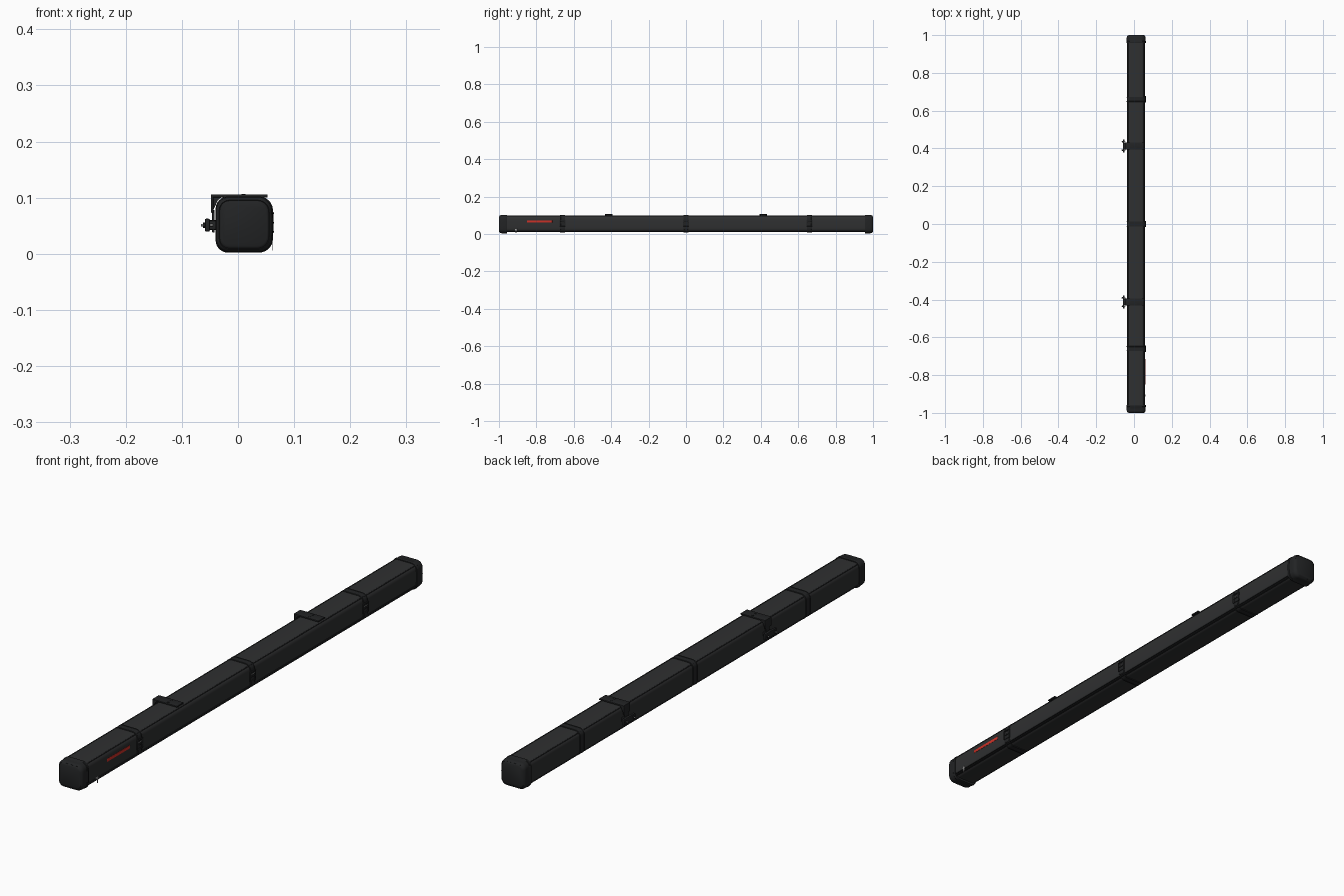
import bpy, bmesh, math
from mathutils import Vector

if "Cube" in bpy.data.objects:
    bpy.data.objects.remove(bpy.data.objects["Cube"])


def material(name, col):
    m = bpy.data.materials.new(name)
    m.diffuse_color = (*col, 1)
    m.use_nodes = True
    m.node_tree.nodes["Principled BSDF"].inputs["Base Color"].default_value = m.diffuse_color
    return m


FABRIC = material("fabric", (0.028, 0.029, 0.030))
PLASTIC = material("plastic", (0.016, 0.017, 0.018))
METAL = material("metal", (0.35, 0.35, 0.35))
RED = material("red", (0.6, 0.03, 0.02))
BODY = (-0.036, 0.056, 0.010, 0.098)      # x0, x1, z0, z1 of the bag section
CAP = (-0.040, 0.060, 0.002, 0.102)


def section(box, inset=0.0, r=0.018, bulge=0.003, n=6):
    """Rounded square in xz whose right side bows outwards."""
    x0, x1, z0, z1 = box
    x0, x1, z0, z1 = x0 + inset, x1 - inset, z0 + inset, z1 - inset
    pts = []
    corners = ((x1 - r, z1 - r, 0), (x0 + r, z1 - r, 90), (x0 + r, z0 + r, 180), (x1 - r, z0 + r, 270))
    for cx, cz, a0 in corners:
        for i in range(n + 1):
            a = math.radians(a0 + 90 * i / n)
            pts.append((cx + r * math.cos(a), cz + r * math.sin(a)))
    for i in range(1, 6):
        pts.append((x1, z0 + r + (z1 - z0 - 2 * r) * i / 6))
    zm, zh, xm = (z0 + z1) / 2, (z1 - z0) / 2, (x0 + x1) / 2
    return [(x + bulge * (1 - ((z - zm) / zh) ** 2) * max(0, (x - xm) / (x1 - xm)), z) for x, z in pts]


def finish(bm, name, mat, angle=35):
    bmesh.ops.recalc_face_normals(bm, faces=bm.faces)
    me = bpy.data.meshes.new(name)
    bm.to_mesh(me)
    bm.free()
    ob = bpy.data.objects.new(name, me)
    bpy.context.collection.objects.link(ob)
    me.materials.append(mat)
    bpy.ops.object.select_all(action='DESELECT')
    ob.select_set(True)
    bpy.context.view_layer.objects.active = ob
    bpy.ops.object.shade_smooth_by_angle(angle=math.radians(angle))
    return ob


def loft(name, rings, mat, closed=False):
    """Join (y, section) rings; closed makes a hollow band, otherwise ends are capped."""
    bm = bmesh.new()
    loops = [[bm.verts.new((x, y, z)) for x, z in sec] for y, sec in rings]
    pairs = list(zip(loops, loops[1:]))
    if closed:
        pairs.append((loops[-1], loops[0]))
    else:
        bm.faces.new(loops[0])
        bm.faces.new(loops[-1])
    n = len(loops[0])
    for a, b in pairs:
        for i in range(n):
            bm.faces.new((a[i], a[(i + 1) % n], b[(i + 1) % n], b[i]))
    return finish(bm, name, mat)


def box(name, x0, x1, y0, y1, z0, z1, mat, bevel=0.0008):
    bm = bmesh.new()
    bmesh.ops.create_cube(bm, size=1)
    for v in bm.verts:
        v.co = Vector(((x0 + x1) / 2 + v.co.x * (x1 - x0), (y0 + y1) / 2 + v.co.y * (y1 - y0),
                       (z0 + z1) / 2 + v.co.z * (z1 - z0)))
    bmesh.ops.bevel(bm, geom=bm.edges[:], offset=bevel, segments=2, affect='EDGES', profile=0.5)
    return finish(bm, name, mat)


def rod(name, a, b, r, mat, n=16):
    a, b = Vector(a), Vector(b)
    bm = bmesh.new()
    bmesh.ops.create_cone(bm, cap_ends=True, segments=n, radius1=r, radius2=r, depth=(b - a).length)
    bm.transform((b - a).to_track_quat('Z', 'Y').to_matrix().to_4x4())
    bmesh.ops.translate(bm, vec=(a + b) / 2, verts=bm.verts)
    return finish(bm, name, mat)


def prism(name, pts, y0, y1, mat):
    return loft(name, [(y0, pts), (y1, pts)], mat)


def band(name, y0, y1, grow, mat):
    out, mid, inn = (section(BODY, k, r=0.018 - k) for k in (-grow, -grow + 0.0008, 0.001))
    e = 0.001
    return loft(name, [(y0, inn), (y0, mid), (y0 + e, out), (y1 - e, out), (y1, mid), (y1, inn)], mat, True)


# bag body
loft("bag_body", [(-0.97, section(BODY)), (0.97, section(BODY))], FABRIC)

# piping seams along the edges, zip along the lower right side
for name, x, z, r in (("top_left_piping", -0.031, 0.0935, 0.0016), ("top_right_piping", 0.052, 0.0935, 0.0016),
                      ("lower_left_piping", -0.031, 0.0145, 0.0016)):
    rod(name, (x, -0.965, z), (x, 0.965, z), r, PLASTIC, 10)
box("zip_flap", 0.050, 0.0595, -0.965, 0.965, 0.019, 0.0235, PLASTIC)
box("zip_lower_tape", 0.048, 0.0575, -0.965, 0.965, 0.0145, 0.0175, PLASTIC)
box("zip_slider", 0.056, 0.0615, -0.914, -0.902, 0.020, 0.027, METAL)
box("zip_pull", 0.0605, 0.0618, -0.911, -0.905, 0.006, 0.022, METAL, 0.0004)

# end caps with a rolled lip and a recessed end panel
for name, s in (("front_cap", -1), ("back_cap", 1)):
    prof = ((0.958, 0.005), (0.958, 0.0008), (0.9605, 0.0), (0.967, 0.0), (0.969, 0.0014), (0.986, 0.0014),
            (0.991, 0.0022), (0.9955, 0.0042), (0.9975, 0.0065), (0.9965, 0.0074),
            (0.998, 0.0085), (1.0, 0.0115))
    loft(name, [(s * y, section(CAP, k, r=0.022 - k * 0.6)) for y, k in prof], PLASTIC)

# straps with side buckles
for tag, y in (("front", -0.66), ("middle", 0.0), ("back", 0.66)):
    band(tag + "_strap", y - 0.0135, y + 0.0135, 0.0022, PLASTIC)
    for k in (-1, 1):
        band(tag + "_strap_edge", y + k * 0.0115 - 0.002, y + k * 0.0115 + 0.002, 0.003, PLASTIC)
    for k in (-1, 1):
        box(tag + "_buckle_side", 0.058, 0.0635, y + k * 0.0145 - 0.002, y + k * 0.0145 + 0.002,
            0.038, 0.074, PLASTIC)
    for z in (0.039, 0.055, 0.072):
        box(tag + "_buckle_bar", 0.0585, 0.0638, y - 0.0145, y + 0.0145, z - 0.002, z + 0.002, PLASTIC)
    rod(tag + "_buckle_pin", (0.061, y - 0.013, 0.063), (0.061, y + 0.013, 0.063), 0.0009, METAL, 10)
    box(tag + "_strap_tail", 0.0595, 0.0615, y - 0.010, y + 0.010, 0.022, 0.040, PLASTIC)

# mounting brackets: top plate, side plate, gussets, wing knob and bolt
for tag, y in (("front", -0.413), ("back", 0.413)):
    box(tag + "_bracket_plate", -0.048, 0.053, y - 0.019, y + 0.019, 0.1005, 0.1055, PLASTIC)
    box(tag + "_bracket_side", -0.048, -0.044, y - 0.019, y + 0.019, 0.073, 0.105, PLASTIC)
    box(tag + "_bracket_tongue", -0.046, -0.042, y - 0.011, y + 0.011, 0.038, 0.078, PLASTIC)
    for k in (-1, 1):
        yy = y + k * 0.016
        prism(tag + "_bracket_gusset", [(-0.045, 0.076), (-0.045, 0.102), (-0.028, 0.102), (-0.036, 0.095)],
              yy - 0.0015, yy + 0.0015, PLASTIC)
        rod(tag + "_plate_bolt", (0.010, y + k * 0.009, 0.104), (0.010, y + k * 0.009, 0.1068), 0.004, PLASTIC, 6)
    rod(tag + "_spacer", (-0.052, y, 0.051), (-0.034, y, 0.051), 0.009, PLASTIC)
    box(tag + "_clamp_bar", -0.059, -0.050, y - 0.034, y + 0.034, 0.0395, 0.0625, PLASTIC, 0.0025)
    box(tag + "_clamp_back", -0.052, -0.036, y - 0.016, y + 0.016, 0.043, 0.059, PLASTIC, 0.002)
    for k in (-1, 1):
        yy = y + k * 0.022
        rod(tag + "_clamp_bolt", (-0.066, yy, 0.051), (-0.045, yy, 0.051), 0.0022, METAL, 12)
        rod(tag + "_clamp_nut", (-0.0625, yy, 0.051), (-0.0585, yy, 0.051), 0.005, PLASTIC, 6)

# red stripe on the right side
box("red_stripe", 0.055, 0.0597, -0.85, -0.715, 0.0605, 0.0715, RED, 0.0004)
